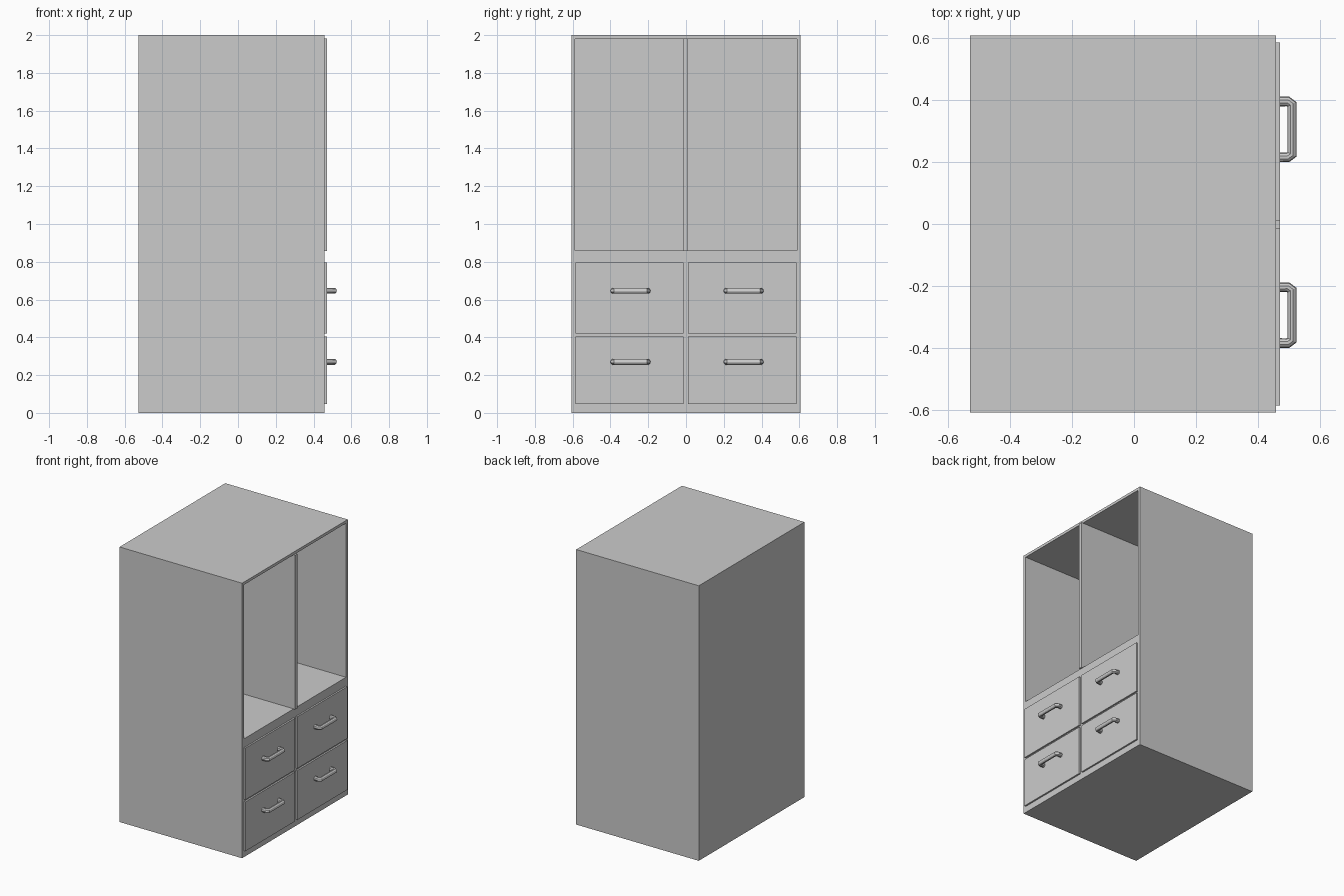
import bpy

if "Cube" in bpy.data.objects:
    bpy.data.objects.remove(bpy.data.objects["Cube"])


def box(name, x, y, z):
    """Box from (min, max) ranges on each axis."""
    bpy.ops.mesh.primitive_cube_add(
        size=1, location=[(a + b) / 2 for a, b in (x, y, z)])
    ob = bpy.context.object
    ob.name = name
    ob.scale = [b - a for a, b in (x, y, z)]
    bpy.ops.object.transform_apply(location=False, rotation=False, scale=True)
    return ob


def handle(name, y, z):
    """Bracket-shaped tube with clipped corners."""
    cu = bpy.data.curves.new(name, 'CURVE')
    cu.dimensions = '3D'
    cu.bevel_depth = 0.016
    cu.bevel_resolution = 3
    cu.use_fill_caps = True
    half = [(0.465, -0.09), (0.496, -0.09), (0.509, -0.081)]
    path = half + [(px, -py) for px, py in reversed(half)]
    sp = cu.splines.new('POLY')
    sp.points.add(len(path) - 1)
    for p, (px, py) in zip(sp.points, path):
        p.co = (px, y + py, z, 1)
    ob = bpy.data.objects.new(name, cu)
    bpy.context.collection.objects.link(ob)
    bpy.ops.object.select_all(action='DESELECT')
    ob.select_set(True)
    bpy.context.view_layer.objects.active = ob
    bpy.ops.object.convert(target='MESH')
    bpy.ops.object.shade_smooth_by_angle()


# Carcass with the open upper compartment cut out
body = box("cabinet_body", (-0.528, 0.458), (-0.607, 0.607), (0, 2))
cutter = box("compartment_cutter", (-0.51, 0.6), (-0.587, 0.587), (0.86, 1.98))
cutter.hide_render = True
mod = body.modifiers.new("compartment", 'BOOLEAN')
mod.operation = 'DIFFERENCE'
mod.solver = 'EXACT'
mod.object = cutter
bpy.context.view_layer.objects.active = body
bpy.ops.object.modifier_apply(modifier=mod.name)
bpy.data.objects.remove(cutter)

# Full-depth divider between the two upper compartments
box("compartment_divider", (-0.515, 0.47), (-0.014, 0.011), (0.858, 1.981))

# Drawer fronts and handles, two rows of two
for row, (z0, z1, hz) in (("lower", (0.046, 0.405, 0.27)),
                          ("upper", (0.42, 0.796, 0.646))):
    for side, (y0, y1, hy) in (("left", (-0.585, -0.014, -0.294)),
                               ("right", (0.011, 0.585, 0.305))):
        box(f"drawer_{row}_{side}", (0.44, 0.47), (y0, y1), (z0, z1))
        handle(f"drawer_handle_{row}_{side}", hy, hz)
